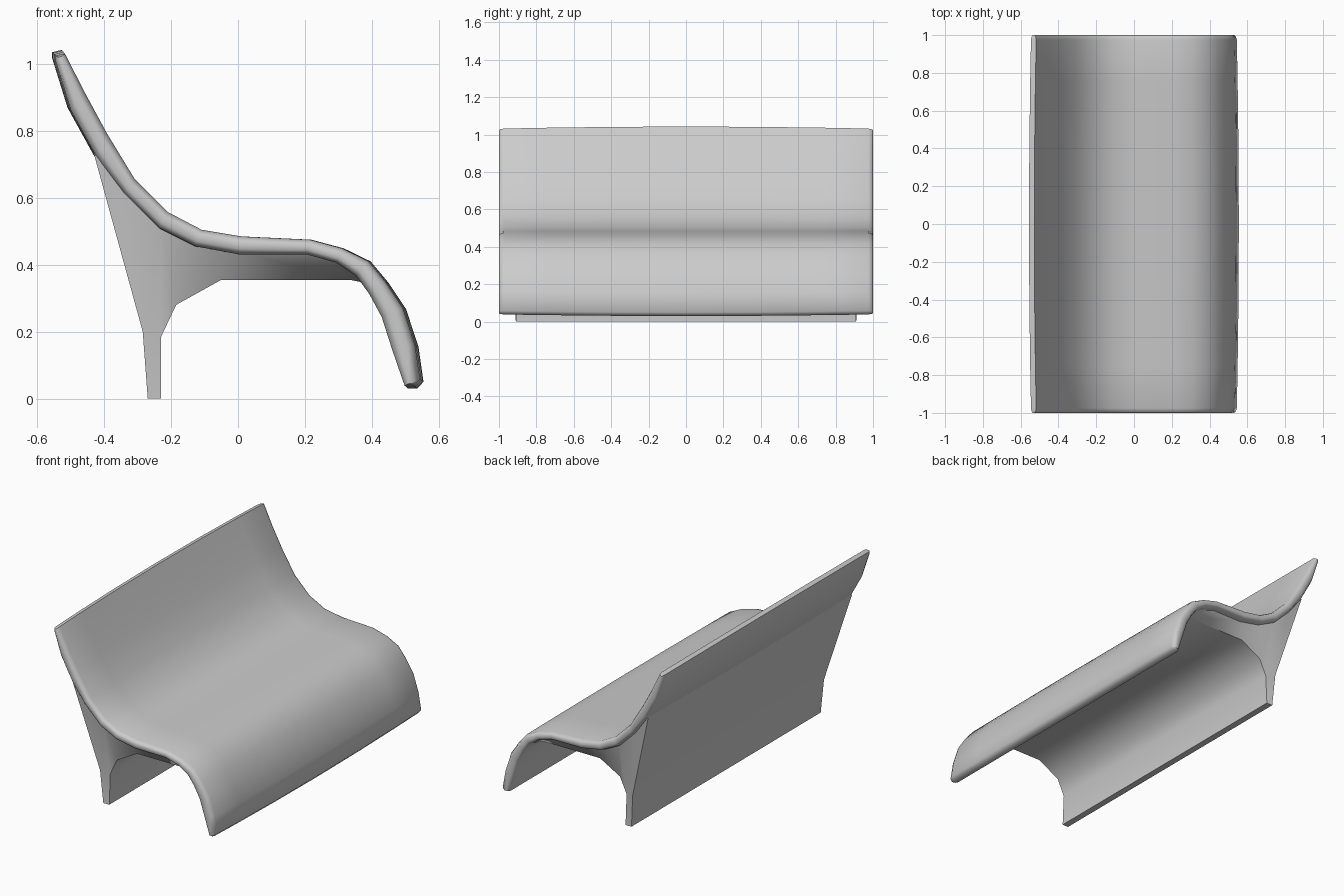
import bpy, bmesh
from mathutils import Vector

if "Cube" in bpy.data.objects:
    bpy.data.objects.remove(bpy.data.objects["Cube"])


def finish(name, bm, angle):
    bmesh.ops.recalc_face_normals(bm, faces=bm.faces)
    me = bpy.data.meshes.new(name)
    bm.to_mesh(me)
    bm.free()
    ob = bpy.data.objects.new(name, me)
    bpy.context.collection.objects.link(ob)
    bpy.ops.object.select_all(action='DESELECT')
    ob.select_set(True)
    bpy.context.view_layer.objects.active = ob
    bpy.ops.object.shade_smooth_by_angle(angle=angle)
    return ob


# Seat shell: paired upper / lower profile points (x, z), back tip to front tip
upper = [(-.528, 1.043), (-.466, .922), (-.40, .80), (-.315, .66), (-.215, .56),
         (-.11, .505), (.01, .485), (.22, .475), (.317, .449), (.397, .41),
         (.451, .345), (.503, .267), (.54, .154), (.555, .05)]
lower = [(-.556, 1.018), (-.51, .87), (-.43, .725), (-.345, .615), (-.24, .51),
         (-.13, .455), (.005, .43), (.21, .43), (.30, .405), (.36, .365),
         (.40, .31), (.438, .24), (.47, .14), (.508, .03)]
back_tip, front_tip = (-.556, 1.036), (.537, .03)


def section(t, y):
    """Profile loop, thinned by t about its centre line and bulged along y."""
    def thin(p, i):
        mid = (Vector(upper[i]) + Vector(lower[i])) / 2
        return mid + (Vector(p) - mid) * t
    n = len(upper)
    pts = [thin(upper[i], i) for i in range(n)] + [thin(front_tip, n - 1)]
    pts += [thin(lower[i], i) for i in reversed(range(n))] + [thin(back_tip, 0)]
    k = 1 - .02 * y * y
    return [(p.x * k, y, .47 + (p.y - .47) * k) for p in pts]


# Rounded rim at each end, gentle bulge in the middle
half = [(1.0, .4), (.993, .75), (.975, 1.0), (.75, 1.0), (.4, 1.0)]
rows = [(-y, t) for y, t in half] + [(0, 1.0)] + [(y, t) for y, t in reversed(half)]
bm = bmesh.new()
rings = [[bm.verts.new(c) for c in section(t, y)] for y, t in rows]
for a, b in zip(rings, rings[1:]):
    for i in range(len(a)):
        j = (i + 1) % len(a)
        bm.faces.new((a[i], a[j], b[j], b[i]))
n = len(upper)
for r in (rings[0], rings[-1]):
    for i in range(n - 1):
        bm.faces.new((r[i], r[i + 1], r[2 * n - 1 - i], r[2 * n - i]))
    bm.faces.new((r[n - 1], r[n], r[n + 1]))
    bm.faces.new((r[0], r[2 * n], r[2 * n + 1]))
bmesh.ops.remove_doubles(bm, verts=bm.verts, dist=1e-5)
finish("seat_shell", bm, 0.9)

# Support: outer chain (foot, back, seat contact) and inner chain as x, half width, z
outer = [(-.27, .91, 0), (-.285, .92, .2), (-.432, .98, .735), (-.335, .975, .625),
         (-.23, .97, .525), (-.125, .965, .465), (.0, .96, .44), (.21, .96, .44),
         (.30, .96, .42), (.385, .95, .345)]
inner = [(-.23, .91, 0), (-.23, .90, .185), (-.185, .90, .28), (-.05, .90, .355),
         (.335, .90, .355)]
pts = outer + inner[::-1]
m = len(pts)


def B(i):
    return m - 1 - i


caps = [(0, 1, B(1), B(0)), (1, 2, 3), (1, 3, 4, B(1)), (4, 5, B(2), B(1)),
        (5, 6, B(3), B(2)), (6, 7, B(4), B(3)), (7, 8, B(4)), (8, 9, B(4))]
bm = bmesh.new()
left, right = [[bm.verts.new((x, s * y, z)) for x, y, z in pts] for s in (-1, 1)]
for i in range(m):
    j = (i + 1) % m
    bm.faces.new((left[i], left[j], right[j], right[i]))
for side in (left, right):
    for c in caps:
        bm.faces.new([side[i] for i in c])
finish("leg_support", bm, 0.75)
